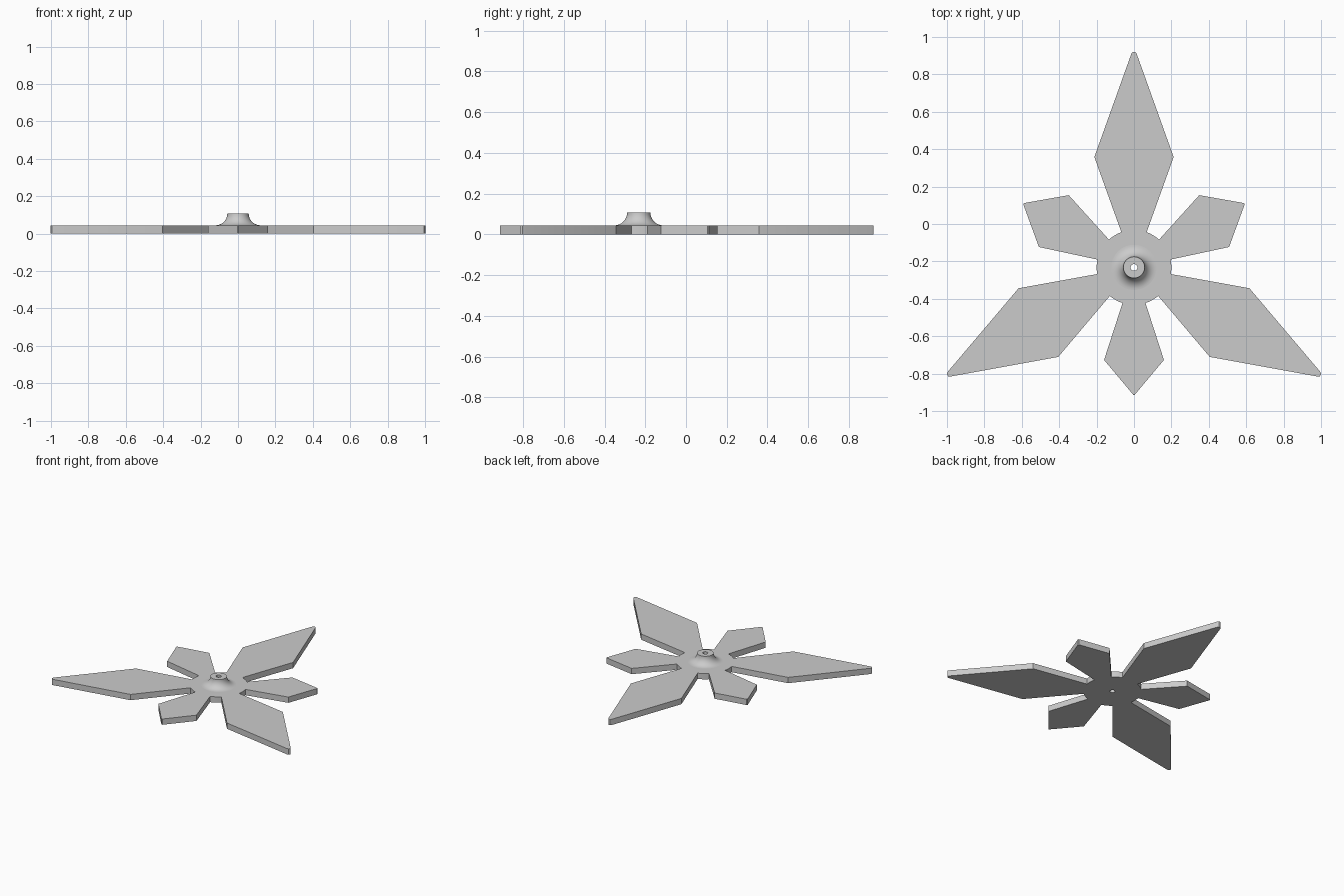
import bpy, bmesh
from math import sin, cos, pi, radians, atan2, hypot

CENTRE_Y = -0.232
THICK = 0.044
DISC_R = 0.2
BORE_R = 0.018
SEGS = 64

cube = bpy.data.objects.get("Cube")
if cube:
    bpy.data.objects.remove(cube, do_unlink=True)

grey = bpy.data.materials.new("plain_grey")
grey.use_nodes = True
colour = (0.6, 0.6, 0.6, 1)
grey.diffuse_color = colour
grey.node_tree.nodes["Principled BSDF"].inputs["Base Color"].default_value = colour


def finish(bm, name):
    bmesh.ops.recalc_face_normals(bm, faces=bm.faces)
    mesh = bpy.data.meshes.new(name)
    bm.to_mesh(mesh)
    bm.free()
    mesh.materials.append(grey)
    obj = bpy.data.objects.new(name, mesh)
    obj.location.y = CENTRE_Y
    bpy.context.collection.objects.link(obj)
    bpy.ops.object.select_all(action='DESELECT')
    obj.select_set(True)
    bpy.context.view_layer.objects.active = obj
    bpy.ops.object.shade_smooth_by_angle(angle=radians(30))
    return obj


def polar(r, a):
    return (r * cos(a), r * sin(a))


def blade(direction, wide_r, half_width, tip):
    """Kite outline, anticlockwise from root to root; tip lists (radius, offset)."""
    spread = atan2(half_width, wide_r)
    side = hypot(wide_r, half_width)
    pts = [polar(DISC_R, direction - spread), polar(side, direction - spread)]
    pts += [polar(hypot(r, w), direction + atan2(w, r)) for r, w in tip]
    pts += [polar(side, direction + spread), polar(DISC_R, direction + spread)]
    return pts, spread


# Outline: long and short blades alternate, joined by arcs of the centre disc
LONG = (0.59, 0.212, [(1.143, -0.014), (1.152, -0.007), (1.152, 0.007), (1.143, 0.014)])
SHORT = (0.495, 0.16, [(0.681, -0.004), (0.681, 0.004)])
outline = []
for i in range(6):
    here, after = (LONG, SHORT) if i % 2 == 0 else (SHORT, LONG)
    direction = radians(90 + 60 * i)
    pts, spread = blade(direction, *here)
    outline += pts
    start = direction + spread
    end = direction + radians(60) - atan2(after[1], after[0])
    outline += [polar(DISC_R, start + (end - start) * k / 5) for k in range(1, 5)]

# Flat plate with a bore
bm = bmesh.new()
bore = [polar(BORE_R, 2 * pi * k / SEGS) for k in range(SEGS)]
edges = []
for loop in (outline, bore):
    verts = [bm.verts.new((x, y, 0)) for x, y in loop]
    edges += [bm.edges.new((v, verts[k - 1])) for k, v in enumerate(verts)]
bmesh.ops.triangle_fill(bm, edges=edges, use_beauty=True)
bmesh.ops.dissolve_limit(bm, angle_limit=0.01, verts=[], edges=bm.edges[:])
extruded = bmesh.ops.extrude_face_region(bm, geom=bm.faces[:], use_keep_orig=True)
top = [g for g in extruded["geom"] if isinstance(g, bmesh.types.BMVert)]
bmesh.ops.translate(bm, verts=top, vec=(0, 0, THICK))
finish(bm, "blade_plate")

# Hollow hub with a concave flare
HUB_TOP, HUB_R, FLARE = 0.108, 0.057, 0.064
profile = [(BORE_R, THICK), (BORE_R, HUB_TOP), (HUB_R, HUB_TOP)]
for k in range(1, 13):
    a = pi / 2 * k / 12
    profile.append((HUB_R + FLARE * (1 - cos(a)), HUB_TOP - (HUB_TOP - THICK) * sin(a)))
bm = bmesh.new()
verts = [bm.verts.new((r, 0, z)) for r, z in profile]
edges = [bm.edges.new(pair) for pair in zip(verts, verts[1:])]
bmesh.ops.spin(bm, geom=verts + edges, cent=(0, 0, 0), axis=(0, 0, 1),
               angle=2 * pi, steps=SEGS, use_merge=True)
bmesh.ops.remove_doubles(bm, verts=bm.verts[:], dist=0.0001)
finish(bm, "flared_hub")
